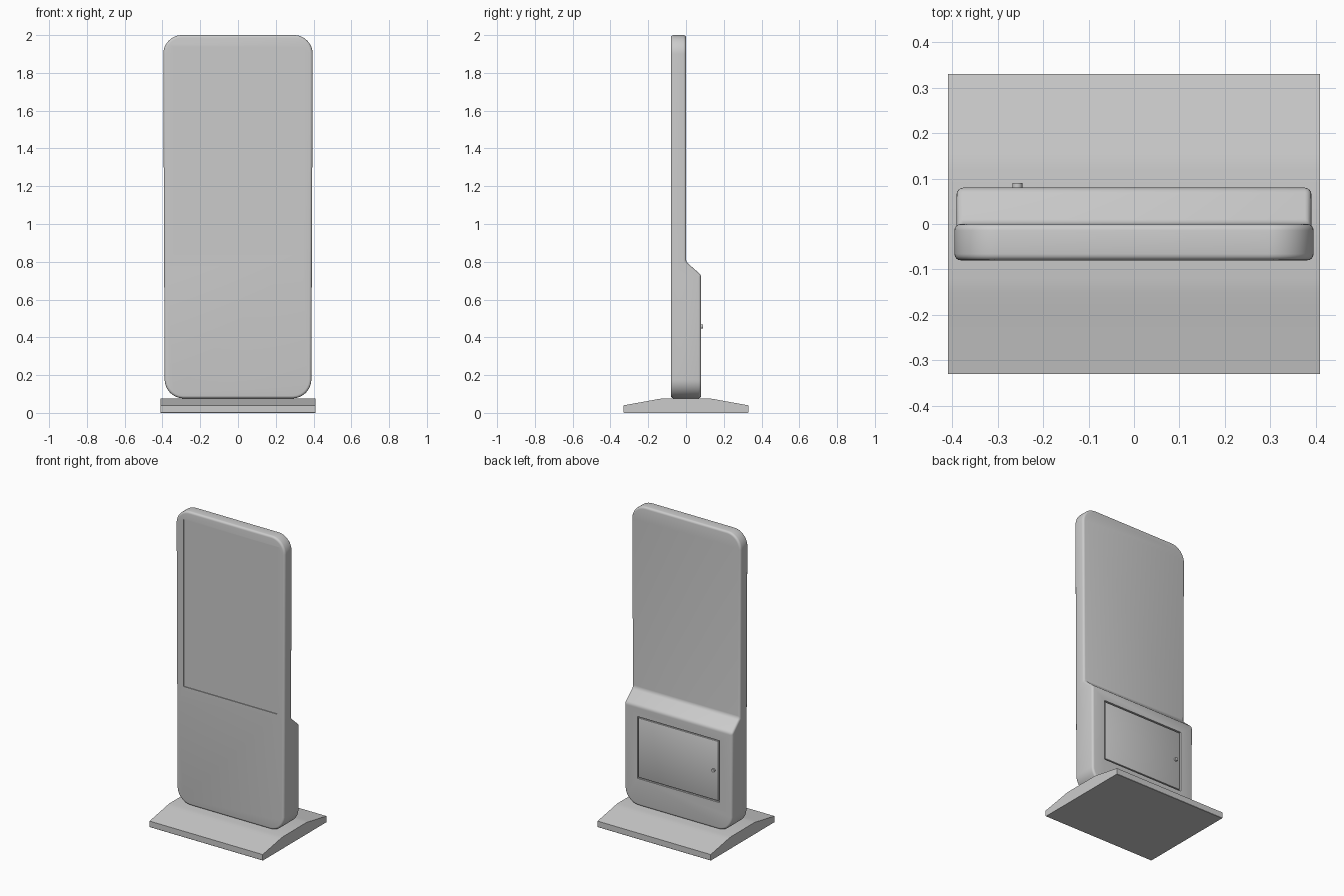
import bpy, bmesh, math
from mathutils import Matrix

if "Cube" in bpy.data.objects:
    bpy.data.objects.remove(bpy.data.objects["Cube"])


def make_object(name, bm):
    bmesh.ops.recalc_face_normals(bm, faces=bm.faces)
    mesh = bpy.data.meshes.new(name)
    bm.to_mesh(mesh)
    bm.free()
    ob = bpy.data.objects.new(name, mesh)
    bpy.context.collection.objects.link(ob)
    return ob


def activate(ob):
    bpy.ops.object.select_all(action='DESELECT')
    ob.select_set(True)
    bpy.context.view_layer.objects.active = ob


def smooth(ob, angle=32):
    activate(ob)
    bpy.ops.object.shade_smooth_by_angle(angle=math.radians(angle))


def box(name, x, y, z, bevel=0):
    bm = bmesh.new()
    size = [b - a for a, b in (x, y, z)]
    mid = [(a + b) / 2 for a, b in (x, y, z)]
    bmesh.ops.create_cube(bm, size=1, matrix=Matrix.Translation(mid) @ Matrix.Diagonal((*size, 1)))
    if bevel:
        bmesh.ops.bevel(bm, geom=bm.edges[:], offset=bevel, segments=2, profile=0.5, affect='EDGES')
    return make_object(name, bm)


def cut(ob, x, y, z):
    cutter = box("cutter", x, y, z)
    cutter.hide_render = True
    mod = ob.modifiers.new("recess", 'BOOLEAN')
    mod.operation, mod.solver, mod.object = 'DIFFERENCE', 'EXACT', cutter
    activate(ob)
    bpy.ops.object.modifier_apply(modifier=mod.name)
    bpy.data.objects.remove(cutter)


# Body dimensions
FRONT, BACK = -0.08, 0.08
BOTTOM, TOP = 0.077, 2.0
SLOPE_LOW, SLOPE_HIGH = 0.73, 0.80
RADIUS, STEPS = 0.1, 12


def half_width(z):
    return 0.388 + 0.008 * (z - BOTTOM) / (TOP - BOTTOM)


def corner(z, start):
    r = RADIUS
    pts = []
    for i in range(STEPS + 1):
        a = start + math.pi / 2 * i / STEPS
        pz = z + r * math.sin(a)
        pts.append((half_width(pz) - r + r * math.cos(a), pz))
    return pts


# Right half outline from bottom to top, mirrored to the left
right = corner(BOTTOM + RADIUS, -math.pi / 2)
n_low = len(right) + 1
right += [(half_width(z), z) for z in (SLOPE_LOW, SLOPE_HIGH)]
right += corner(TOP - RADIUS, 0)
outline = right + [(-x, z) for x, z in reversed(right)]

# Body: thin upper panel with a deeper housing below, joined by a slope
bm = bmesh.new()
front = [bm.verts.new((x, FRONT, z)) for x, z in outline]
rear = [bm.verts.new((x, BACK if z < SLOPE_LOW + 0.01 else 0, z)) for x, z in outline]
n = len(outline)
bm.faces.new(front)
for i in range(n):
    j = (i + 1) % n
    bm.faces.new((front[i], front[j], rear[j], rear[i]))
bm.faces.new(rear[:n_low] + rear[n - n_low:])
bm.faces.new(rear[n_low:n - n_low])
bm.faces.new((rear[n_low - 1], rear[n_low], rear[n - n_low - 1], rear[n - n_low]))
bmesh.ops.recalc_face_normals(bm, faces=bm.faces)
sharp = [e for e in bm.edges if e.calc_face_angle(0) > math.radians(30)]
bmesh.ops.bevel(bm, geom=sharp, offset=0.014, segments=4, profile=0.5,
                affect='EDGES', clamp_overlap=False)
body = make_object("body", bm)

# Screen and door recesses
cut(body, (-0.34, 0.34), (-0.12, FRONT + 0.005), (0.845, 1.94))
cut(body, (-0.297, 0.297), (BACK - 0.012, 0.12), (0.255, 0.66))
smooth(body)

# Service door and lock
door = box("service_door", (-0.289, 0.289), (BACK - 0.014, BACK - 0.001), (0.263, 0.652), 0.002)
smooth(door)
bm = bmesh.new()
bmesh.ops.create_cone(bm, cap_ends=True, segments=24, radius1=0.011, radius2=0.011, depth=0.018,
                      matrix=Matrix.Translation((-0.257, 0.081, 0.457)) @ Matrix.Rotation(math.pi / 2, 4, 'X'))
smooth(make_object("door_lock", bm))

# Base plate: low sloped profile extruded across the width
half = [(0.33, 0.002), (0.33, 0.04), (0.18, 0.067), (0.15, 0.073), (0.12, 0.077)]
profile = [(0.328, 0)] + half + [(-y, z) for y, z in reversed(half)] + [(-0.328, 0)]
bm = bmesh.new()
face = bm.faces.new([bm.verts.new((-0.41, y, z)) for y, z in profile])
ext = bmesh.ops.extrude_face_region(bm, geom=[face])
bmesh.ops.translate(bm, vec=(0.82, 0, 0), verts=[v for v in ext["geom"] if isinstance(v, bmesh.types.BMVert)])
smooth(make_object("base_plate", bm))
